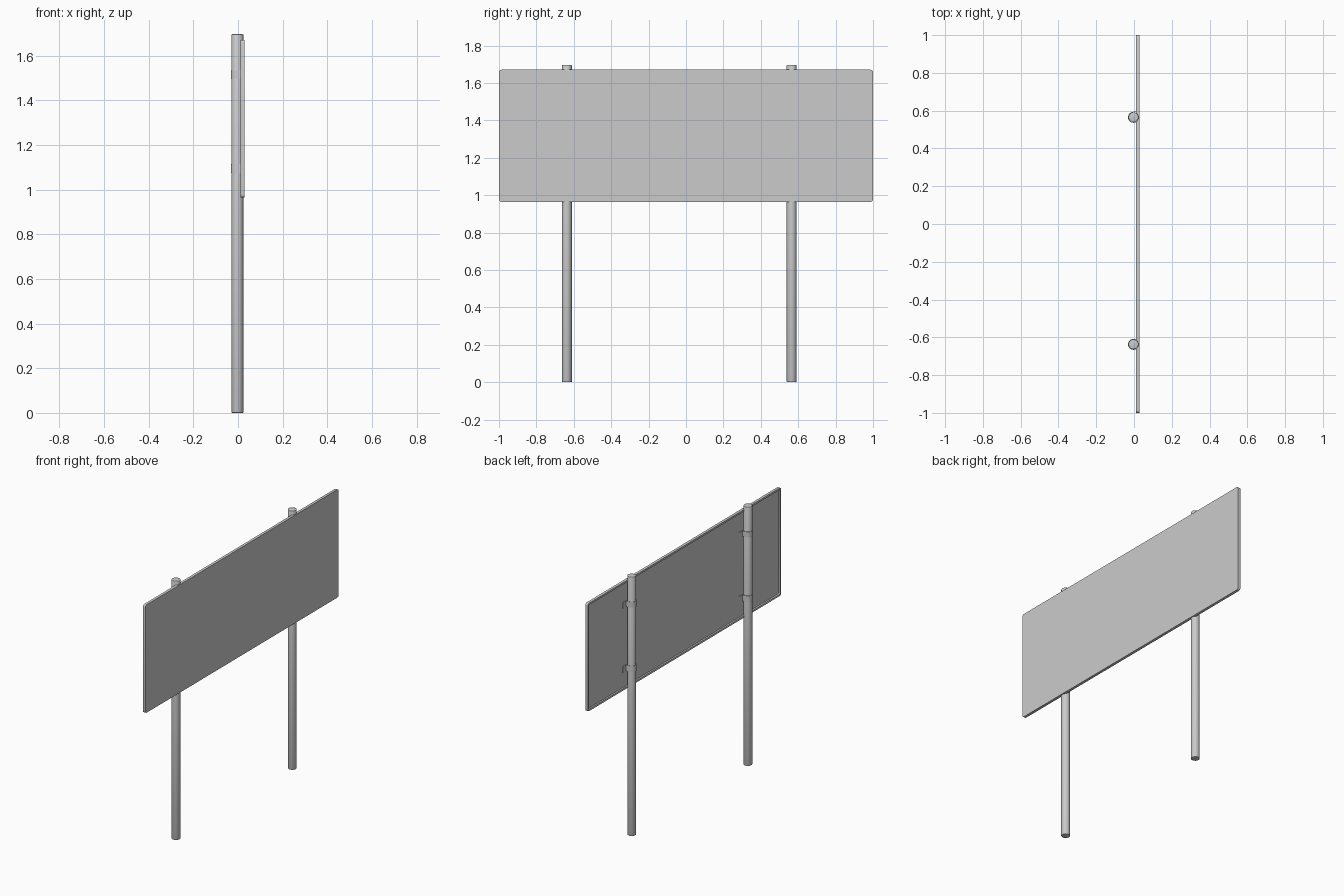
import bpy, bmesh, math

if "Cube" in bpy.data.objects:
    bpy.data.objects.remove(bpy.data.objects["Cube"])

POST_X, POST_R = -0.0027, 0.0265
POST_YS = (-0.637, 0.565)
POST_H = 1.696


def make_object(name, bm, angle=40):
    bmesh.ops.recalc_face_normals(bm, faces=bm.faces)
    me = bpy.data.meshes.new(name)
    bm.to_mesh(me)
    bm.free()
    ob = bpy.data.objects.new(name, me)
    bpy.context.collection.objects.link(ob)
    bpy.ops.object.select_all(action='DESELECT')
    ob.select_set(True)
    bpy.context.view_layer.objects.active = ob
    bpy.ops.object.shade_smooth_by_angle(angle=math.radians(angle))
    return ob


def rounded_rect(w, z0, z1, r, x, steps=4):
    pts = []
    corners = [(w - r, z1 - r, 0), (-w + r, z1 - r, 90),
               (-w + r, z0 + r, 180), (w - r, z0 + r, 270)]
    for cy, cz, start in corners:
        for i in range(steps + 1):
            a = math.radians(start + 90 * i / steps)
            pts.append((x, cy + r * math.cos(a), cz + r * math.sin(a)))
    return pts


# Sign board: shallow tray with a rim on the back
bm = bmesh.new()
front, back, floor, rim = 0.029, 0.011, 0.022, 0.012
rings = [rounded_rect(1.0, 0.964, 1.671, 0.014, front),
         rounded_rect(1.0, 0.964, 1.671, 0.014, back),
         rounded_rect(1.0 - rim, 0.964 + rim, 1.671 - rim, 0.006, back),
         rounded_rect(1.0 - rim, 0.964 + rim, 1.671 - rim, 0.006, floor)]
loops = [[bm.verts.new(p) for p in ring] for ring in rings]
n = len(loops[0])
for a, b in zip(loops, loops[1:]):
    for i in range(n):
        j = (i + 1) % n
        bm.faces.new((a[i], a[j], b[j], b[i]))
bm.faces.new(loops[0])
bm.faces.new(loops[-1])
make_object("sign_board", bm, 30)


# Round post with softened ends
def post(name, y):
    bm = bmesh.new()
    bmesh.ops.create_cone(bm, cap_ends=True, segments=24, radius1=POST_R,
                          radius2=POST_R, depth=POST_H)
    bmesh.ops.translate(bm, verts=bm.verts, vec=(POST_X, y, POST_H / 2))
    caps = [e for e in bm.edges if abs(e.verts[0].co.z - e.verts[1].co.z) < 1e-5]
    bmesh.ops.bevel(bm, geom=caps, offset=0.003, segments=2, affect='EDGES', profile=0.5)
    make_object(name, bm, 50)


# Strap clamp: flanges on the board, band wrapped round the post
def clamp(name, y, z0, z1):
    t, r, fx = 0.0025, POST_R + 0.0003, 0.0205

    def path(off):
        rr = r + off
        pts = [(fx - off, -0.062), (fx - off, -rr), (POST_X, -rr)]
        for i in range(1, 12):
            a = math.pi * i / 12
            pts.append((POST_X - rr * math.sin(a), -rr * math.cos(a)))
        return pts + [(POST_X, rr), (fx - off, rr), (fx - off, 0.062)]

    outline = path(t)
    inner = path(0)
    bm = bmesh.new()
    rows = [[bm.verts.new((px, y + py, z)) for px, py in p]
            for p, z in ((outline, z0), (outline, z1), (inner, z1), (inner, z0))]
    for k in range(4):
        a, b = rows[k], rows[(k + 1) % 4]
        for i in range(len(a) - 1):
            bm.faces.new((a[i], a[i + 1], b[i + 1], b[i]))
    for end in (0, -1):
        bm.faces.new([row[end] for row in rows])
    make_object(name, bm, 35)


for side, y in zip(("left", "right"), POST_YS):
    post(f"post_{side}", y)
    clamp(f"clamp_lower_{side}", y, 1.075, 1.115)
    clamp(f"clamp_upper_{side}", y, 1.497, 1.534)
